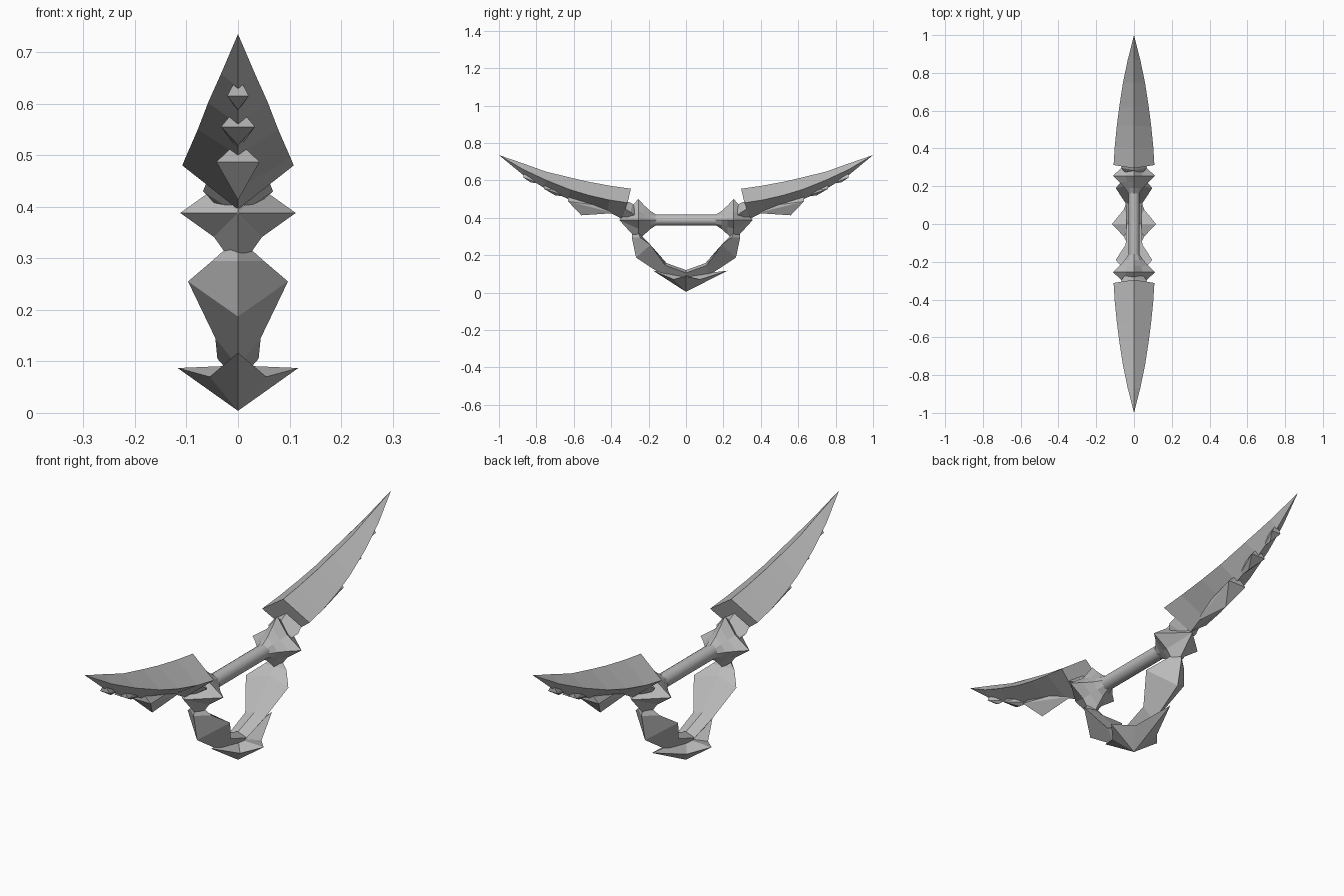
import bpy, bmesh, math
from mathutils import Vector

old = bpy.data.objects.get("Cube")
if old:
    bpy.data.objects.remove(old)

steel = bpy.data.materials.new("grey steel")
steel.use_nodes = True
steel.diffuse_color = (0.5, 0.5, 0.5, 1)
steel.node_tree.nodes["Principled BSDF"].inputs["Base Color"].default_value = (0.5, 0.5, 0.5, 1)


def finish(name, bm):
    bmesh.ops.remove_doubles(bm, verts=bm.verts, dist=0.0005)
    bmesh.ops.recalc_face_normals(bm, faces=bm.faces)
    mesh = bpy.data.meshes.new(name)
    bm.to_mesh(mesh)
    bm.free()
    mesh.materials.append(steel)
    obj = bpy.data.objects.new(name, mesh)
    bpy.context.collection.objects.link(obj)
    return obj


def loft(name, rings, side=1):
    """Skin a row of rings, capping both ends; side = -1 flips it to the front."""
    bm = bmesh.new()
    rows = [[bm.verts.new((x, y * side, z)) for x, y, z in ring] for ring in rings]
    for a, b in zip(rows, rows[1:]):
        for i in range(len(a)):
            j = (i + 1) % len(a)
            bm.faces.new((a[i], a[j], b[j], b[i]))
    bm.faces.new(rows[0])
    bm.faces.new(rows[-1])
    return finish(name, bm)


def hull(name, points, side=1):
    bm = bmesh.new()
    for x, y, z in points:
        bm.verts.new((x, y * side, z))
    bmesh.ops.convex_hull(bm, input=bm.verts)
    return finish(name, bm)


def diamond(w, top, mid, low):
    """Ring of four corners: top and bottom on the centre line, two at the sides."""
    return [(0, *top), (w, *mid), (0, *low), (-w, *mid)]


def star(y, outer, inner, z=0.388):
    return [((outer, inner)[i % 2] * math.cos(i * math.pi / 4), y,
             z + (outer, inner)[i % 2] * math.sin(i * math.pi / 4)) for i in range(8)]


# Round grip
bm = bmesh.new()
bmesh.ops.create_cone(bm, cap_ends=True, segments=16, radius1=0.029, radius2=0.029, depth=0.4)
for v in bm.verts:
    v.co = Vector((v.co.x, v.co.z, v.co.y + 0.388))
for f in bm.faces:
    f.smooth = len(f.verts) == 4
finish("grip", bm)

for side, label in ((-1, "front"), (1, "back")):
    # Curved blade with a diamond section
    loft(label + "_blade", [
        diamond(0.108, (0.295, 0.555), (0.312, 0.48), (0.345, 0.395)),
        diamond(0.102, (0.40, 0.57), (0.41, 0.495), (0.42, 0.435)),
        diamond(0.091, (0.52, 0.592), (0.52, 0.52), (0.53, 0.468)),
        diamond(0.078, (0.62, 0.615), (0.62, 0.55), (0.63, 0.50)),
        diamond(0.058, (0.75, 0.647), (0.75, 0.602), (0.76, 0.56)),
        diamond(0.033, (0.87, 0.69), (0.87, 0.658), (0.875, 0.632)),
        diamond(0.0, (1, 0.735), (1, 0.735), (1, 0.735)),
    ], side)

    # Teeth under the blade: half width, heel, tip and rear edge
    teeth = ((0.042, (0.38, 0.425), (0.56, 0.413), (0.63, 0.487)),
             (0.033, (0.63, 0.51), (0.70, 0.52), (0.76, 0.555)),
             (0.021, (0.79, 0.585), (0.83, 0.588), (0.87, 0.615)))
    for n, (w, heel, tip, rear) in enumerate(teeth, 1):
        hull(f"{label}_tooth_{n}", [
            (0, *heel), (0, *tip), (w, *rear), (-w, *rear),
            (0, heel[0], heel[1] + 0.03), (0, rear[0], rear[1] + 0.04)], side)

    # Four-pointed star guard
    loft(label + "_guard", [
        star(0.16, 0.029, 0.029), star(0.19, 0.048, 0.038), star(0.222, 0.077, 0.052),
        star(0.255, 0.112, 0.066), star(0.355, 0.002, 0.002)], side)

    # Flared neck joining guard and blade
    loft(label + "_neck", [
        diamond(0.045, (0.262, 0.45), (0.27, 0.41), (0.275, 0.36)),
        diamond(0.068, (0.285, 0.475), (0.297, 0.43), (0.32, 0.385)),
        diamond(0.06, (0.32, 0.49), (0.33, 0.45), (0.35, 0.41))], side)

    # Angular arm of the hand guard
    loft(label + "_arm", [
        diamond(0.022, (0.245, 0.32), (0.255, 0.32), (0.285, 0.325)),
        diamond(0.05, (0.235, 0.30), (0.245, 0.295), (0.29, 0.295)),
        diamond(0.097, (0.21, 0.27), (0.19, 0.255), (0.267, 0.187)),
        diamond(0.044, (0.105, 0.158), (0.11, 0.145), (0.12, 0.09)),
        diamond(0.04, (0, 0.12), (0, 0.105), (0, 0.06))], side)

# Pointed star at the bottom of the hand guard
rim = [(0.117, 0, 0.087), (0.055, 0.075, 0.07), (0, 0.222, 0.117), (-0.055, 0.075, 0.07),
       (-0.117, 0, 0.087), (-0.055, -0.065, 0.07), (0, -0.176, 0.117), (0.055, -0.065, 0.07)]
bm = bmesh.new()
ring = [bm.verts.new(p) for p in rim]
for z in (0.092, 0.004):
    apex = bm.verts.new((0, 0, z))
    for i in range(8):
        bm.faces.new((ring[i], ring[(i + 1) % 8], apex))
finish("bottom_spike", bm)
